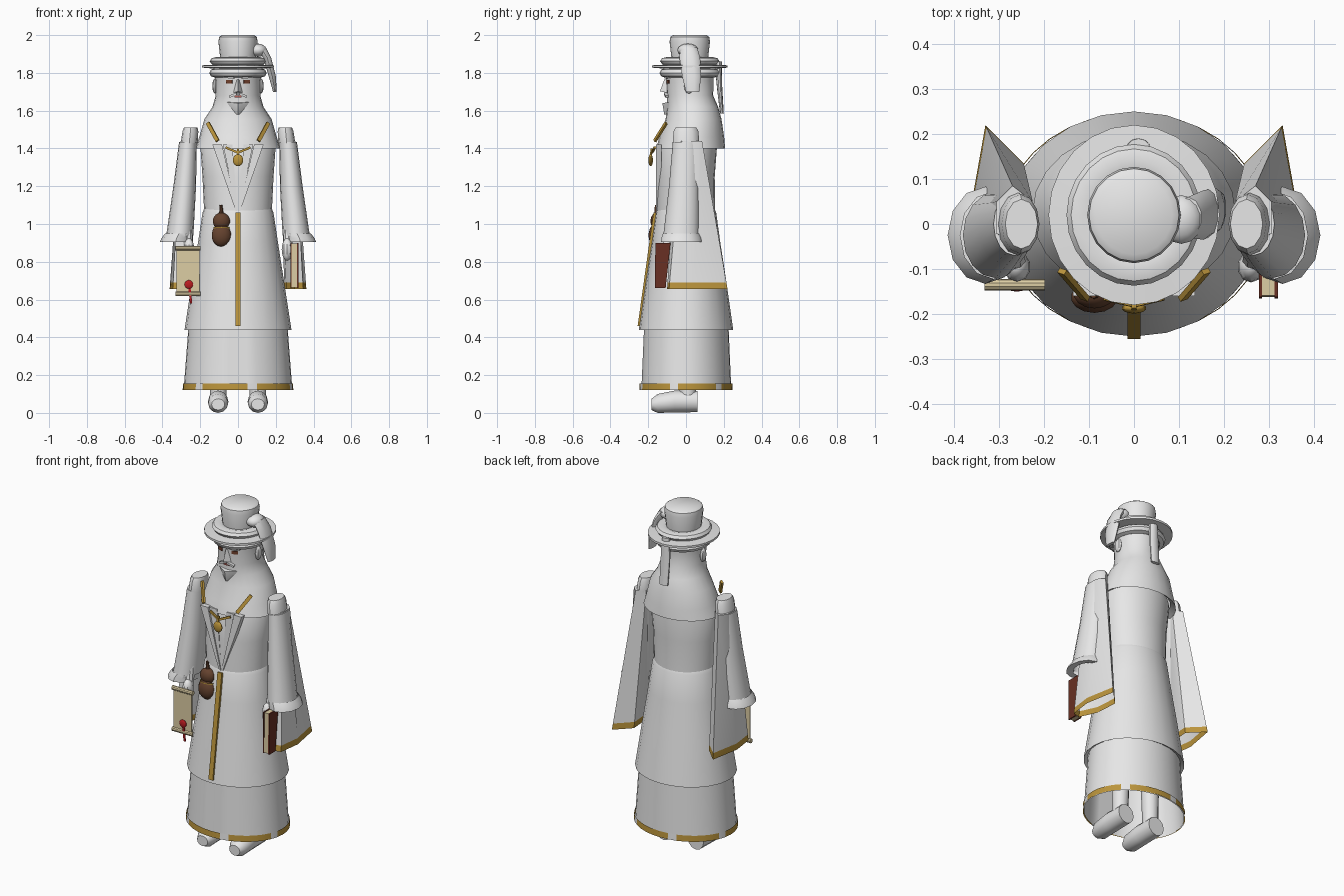
import bpy, bmesh, math
from mathutils import Vector, Matrix

if "Cube" in bpy.data.objects:
    bpy.data.objects.remove(bpy.data.objects["Cube"])


def material(name, r, g, b):
    m = bpy.data.materials.new(name)
    m.diffuse_color = (r, g, b, 1)
    m.use_nodes = True
    m.node_tree.nodes["Principled BSDF"].inputs["Base Color"].default_value = m.diffuse_color
    return m


WHITE = material("white cloth", .8, .8, .8)
GOLD = material("gold", .5, .30, .045)
BROWN = material("gourd brown", .13, .055, .028)
CREAM = material("parchment", .72, .61, .37)
LEATHER = material("book leather", .14, .03, .017)
RED = material("seal red", .5, .012, .015)
EYE = material("eye brown", .16, .05, .025)
LIP = material("lip", .5, .12, .1)


def finish(name, bm, *mats):
    bmesh.ops.recalc_face_normals(bm, faces=bm.faces)
    me = bpy.data.meshes.new(name)
    bm.to_mesh(me)
    bm.free()
    for m in mats:
        me.materials.append(m)
    ob = bpy.data.objects.new(name, me)
    bpy.context.collection.objects.link(ob)
    return ob


def loft(name, rings, mats, caps=(False, False), rule=None):
    """Skin closed rings; rule(ring, side) gives the material index."""
    bm = bmesh.new()
    vs = [[bm.verts.new(p) for p in r] for r in rings]
    n = len(rings[0])
    for k in range(len(vs) - 1):
        for i in range(n):
            j = (i + 1) % n
            f = bm.faces.new((vs[k][i], vs[k][j], vs[k + 1][j], vs[k + 1][i]))
            if rule:
                f.material_index = rule(k, i)
    if caps[0]:
        bm.faces.new(vs[0])
    if caps[1]:
        bm.faces.new(vs[-1])
    return finish(name, bm, *mats)


def oval(z, cx, cy, rx, ry, n=24, notch=0):
    pts = []
    for i in range(n):
        a = -math.pi / 2 + 2 * math.pi * i / n
        k = 1 - (notch if i == 0 else 0)
        pts.append((cx + rx * k * math.cos(a), cy + ry * k * math.sin(a), z))
    return pts


def turned(name, rows, mat, caps=(False, False), n=24, notch=0):
    return loft(name, [oval(*r, n=n, notch=notch) for r in rows], [mat], caps)


def bar(name, p, q, w, t, mat, normal=(0, -1, 0)):
    """Flat strip from p to q, width w, thickness t along the normal."""
    p, q = Vector(p), Vector(q)
    d = (q - p).normalized()
    side = d.cross(Vector(normal)).normalized()
    nor = side.cross(d)
    m = Matrix((side * w, nor * t, d * (q - p).length)).transposed().to_4x4()
    m.translation = (p + q) / 2
    bm = bmesh.new()
    bmesh.ops.create_cube(bm, size=1, matrix=m)
    return finish(name, bm, mat)


def ball(name, c, r, mat, u=14, v=9):
    bm = bmesh.new()
    m = Matrix.Translation(c) @ Matrix.Diagonal((*r, 1))
    bmesh.ops.create_uvsphere(bm, u_segments=u, v_segments=v, radius=1, matrix=m)
    return finish(name, bm, mat)


def hull(name, pts, mat):
    bm = bmesh.new()
    for p in pts:
        bm.verts.new(p)
    bmesh.ops.convex_hull(bm, input=bm.verts)
    return finish(name, bm, mat)


def torus(name, z, cy, rx, ry, tr, tz, mat):
    rows = []
    for i in range(9):
        a = 2 * math.pi * i / 8
        rows.append((z + tz * math.sin(a), 0, cy, rx + tr * math.cos(a), ry + tr * math.cos(a)))
    return turned(name, rows, mat)


# robes
turned("under_robe", [(.12, 0, 0, .288, .24), (.46, 0, 0, .262, .225)], WHITE, n=36, notch=.06)
loft("hem_trim", [oval(z, 0, 0, r, r - .046, 36) for z, r in ((.12, .293), (.155, .291))],
     [WHITE, GOLD], rule=lambda k, i: int(i % 6 != 1))
turned("over_robe", [(.46, 0, 0, .25, .22), (.44, 0, 0, .283, .25), (.7, 0, 0, .243, .213),
                     (.9, 0, 0, .212, .182), (1.06, 0, 0, .188, .16), (1.08, 0, 0, .18, .15)], WHITE)
turned("torso", [(1.04, 0, 0, .178, .155), (1.25, 0, 0, .188, .152), (1.42, 0, .01, .2, .155),
                 (1.5, 0, .02, .17, .13)], WHITE, (False, True))
bar("front_trim", (0, -.249, .46), (0, -.165, 1.06), .028, .014, GOLD)

# mantle flowing into the hood and head
turned("mantle_and_hood", [(1.42, 0, .025, .19, .16), (1.40, 0, .025, .226, .182), (1.46, 0, .03, .205, .172),
                           (1.555, 0, .04, .178, .148), (1.62, 0, .035, .135, .135),
                           (1.68, 0, .022, .118, .122), (1.76, 0, .02, .12, .125),
                           (1.83, 0, .02, .125, .13)], WHITE, (False, True))

# face
hull("nose", [(-.008, -.1, 1.765), (.008, -.1, 1.765), (-.024, -.1, 1.695), (.024, -.1, 1.695),
              (0, -.138, 1.702), (0, -.115, 1.765)], WHITE)
hull("goatee", [(-.06, -.09, 1.645), (.06, -.09, 1.645), (0, -.125, 1.64), (-.015, -.095, 1.58),
                (.015, -.095, 1.58), (0, -.115, 1.58)], WHITE)
bar("mouth", (-.018, -.104, 1.675), (.018, -.104, 1.675), .009, .008, LIP)
for s in (-1, 1):
    bar("eye", (s * .03, -.1, 1.753), (s * .062, -.088, 1.753), .018, .009, EYE, (s * .3, -1, 0))
    bar("brow", (s * .02, -.105, 1.775), (s * .075, -.088, 1.78), .012, .02, WHITE, (s * .3, -1, 0))
    bar("moustache", (s * .006, -.11, 1.69), (s * .045, -.1, 1.674), .012, .016, WHITE)
    ball("ear", (s * .122, .015, 1.73), (.014, .025, .04), WHITE, 8, 6)

# hat
turned("hat_brim", [(1.845, 0, .02, .1, .11), (1.84, 0, .02, .19, .2), (1.828, 0, .02, .19, .2),
                    (1.82, 0, .02, .1, .11)], WHITE)
torus("hat_lower_roll", 1.80, .02, .122, .13, .03, .025, WHITE)
torus("hat_upper_roll", 1.862, .02, .115, .122, .035, .022, WHITE)
turned("hat_crown", [(1.86, 0, .02, .092, .095), (1.965, 0, .02, .104, .107), (1.99, 0, .02, .1, .103),
                     (2.0, 0, .02, .085, .088)], WHITE, (False, True), n=20)
ball("hat_knot", (.105, .01, 1.92), (.048, .055, .035), WHITE)
turned("hat_side_tail", [(1.935, .12, .015, .03, .045), (1.88, .155, .02, .022, .055),
                         (1.78, .182, .03, .02, .05), (1.70, .195, .035, .01, .035)], WHITE, (True, True), n=10)
turned("hat_back_tail", [(1.86, .01, .17, .025, .02), (1.72, .01, .178, .03, .014),
                         (1.585, .012, .19, .028, .01)], WHITE, (True, True), n=10)

# lapels, neck ribbons and pendant
for s in (-1, 1):
    hull("outer_lapel", [(s * x, y, z) for x, z in ((.135, 1.42), (.085, 1.42), (.012, 1.07), (.002, 1.07))
                         for y in (-.13, -.16)], WHITE)
    hull("inner_lapel", [(s * x, y, z) for x, z in ((.08, 1.42), (.03, 1.42), (.012, 1.1), (.004, 1.1))
                         for y in (-.13, -.153)], WHITE)
    bar("mantle_ribbon", (s * .16, -.105, 1.535), (s * .108, -.165, 1.44), .02, .012, GOLD, (s * .5, -.8, .3))
    bar("pendant_chain", (s * .065, -.165, 1.405), (0, -.18, 1.378), .012, .01, GOLD)
bar("pendant_link", (0, -.182, 1.40), (0, -.188, 1.35), .012, .01, GOLD)
ball("pendant", (0, -.187, 1.338), (.028, .012, .032), GOLD)

# sleeves, arms, hands
LOW = [(.33, .22), (.362, .04), (.345, -.09), (.30, -.10), (.255, 0), (.245, .135)]
TOP = [(.27, .085), (.305, .05), (.305, -.02), (.265, -.05), (.225, -.02), (.225, .05)]
for s in (-1, 1):
    rings = []
    for z in (1.44, .69, .655):
        t = (1.44 - z) / .785
        rings.append([(s * (a[0] + (b[0] - a[0]) * t), a[1] + (b[1] - a[1]) * t, z) for a, b in zip(TOP, LOW)])
    loft("hanging_sleeve", rings, [WHITE, GOLD], (True, False), lambda k, i: k)
    turned("sleeve", [(1.435, s * .265, 0, .047, .07), (1.2, s * .282, -.01, .06, .08),
                      (.94, s * .308, -.025, .072, .095)], WHITE, (True, False), n=16)
    turned("cuff", [(.95, s * .312, -.025, .074, .097), (.925, s * .325, -.025, .08, .105),
                    (.905, s * .33, -.025, .084, .108), (.91, s * .315, -.025, .06, .08)], WHITE, n=12)
    turned("shoulder", [(1.43, s * .258, 0, .045, .07), (1.49, s * .252, 0, .042, .066),
                        (1.51, s * .25, 0, .036, .055)], WHITE, (True, True), n=12)
    turned("forearm", [(1.1, s * .275, -.04, .03, .03), (.88, s * .265, -.08, .026, .028)], WHITE, n=10)
    ball("hand", (s * .26, -.095, .865), (.03, .035, .06), WHITE, 10, 8)
    # shoes and legs
    rings = [[(s * .105 + r * math.cos(i * math.pi / 6), y, z + rz * math.sin(i * math.pi / 6)) for i in range(12)]
             for y, r, z, rz in ((.06, .052, .06, .056), (-.06, .054, .06, .058), (-.15, .053, .05, .05),
                                 (-.182, .035, .045, .03))]
    rings = [[(x, y, max(z, 0)) for x, y, z in r] for r in rings]
    loft("shoe", rings, [WHITE], (True, True))
    turned("leg", [(.06, s * .105, .01, .042, .042), (.5, s * .1, .01, .055, .055)], WHITE, n=12)

# scroll with seal
bar("scroll_sheet", (-.265, -.135, .64), (-.265, -.135, .87), .12, .008, CREAM)
for z in (.63, .872):
    rings = [[(x, -.135 + .013 * math.cos(i * math.pi / 5), z + .013 * math.sin(i * math.pi / 5))
              for i in range(10)] for x in (-.332, -.198)]
    loft("scroll_roll", rings, [CREAM], (True, True))
ball("wax_seal", (-.26, -.142, .68), (.023, .008, .023), RED)
bar("seal_ribbon", (-.258, -.142, .67), (-.248, -.142, .58), .012, .006, RED)

# book
def slab(name, x0, x1, inset, mat):
    side = ((-.165 + inset, .66 + inset), (-.108 - inset, .66 + inset), (-.082 - inset, .9 - inset), (-.162 + inset, .9 - inset))
    hull(name, [(x, y, z) for x in (x0, x1) for y, z in side], mat)


slab("book_cover_inner", .278, .284, 0, LEATHER)
slab("book_pages", .284, .312, .003, CREAM)
slab("book_cover_outer", .312, .32, 0, LEATHER)

# gourd bottle
ball("gourd_lower", (-.088, -.163, .94), (.053, .035, .06), BROWN)
ball("gourd_upper", (-.088, -.155, 1.015), (.047, .033, .045), BROWN)
turned("gourd_stem", [(1.05, -.088, -.155, .012, .012), (1.1, -.09, -.158, .007, .007)], BROWN, (True, True), n=8)
turned("gourd_cord", [(.972, -.088, -.159, .044, .03), (.985, -.088, -.159, .044, .03)], GOLD, n=14)

# smooth shading with sharp edges kept
for ob in bpy.data.objects:
    ob.select_set(True)
    bpy.context.view_layer.objects.active = ob
bpy.ops.object.shade_smooth_by_angle(angle=math.radians(35))
